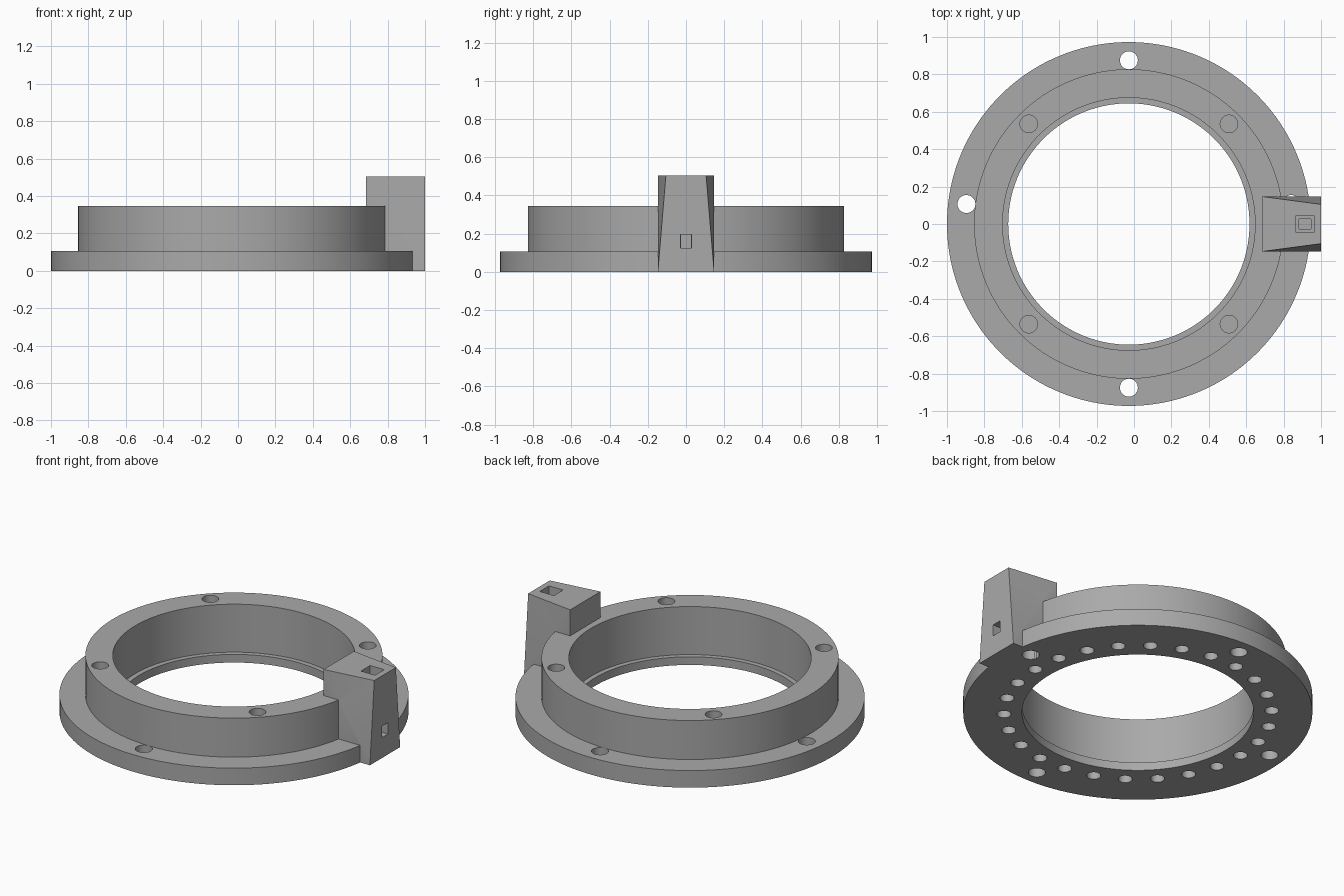
import bpy, bmesh, math
from mathutils import Matrix, Vector

CX = -0.0275          # ring axis
TOP = 0.345           # collar top
FLANGE = 0.105        # flange top

if "Cube" in bpy.data.objects:
    bpy.data.objects.remove(bpy.data.objects["Cube"], do_unlink=True)

grey = bpy.data.materials.new("plain grey")
grey.use_nodes = True
colour = (0.4, 0.4, 0.4, 1)
grey.diffuse_color = colour
grey.node_tree.nodes["Principled BSDF"].inputs["Base Color"].default_value = colour


def make_object(name, bm):
    bmesh.ops.recalc_face_normals(bm, faces=bm.faces)
    mesh = bpy.data.meshes.new(name)
    bm.to_mesh(mesh)
    bm.free()
    mesh.materials.append(grey)
    obj = bpy.data.objects.new(name, mesh)
    bpy.context.collection.objects.link(obj)
    return obj


def lathe(name, profile, steps=160):
    bm = bmesh.new()
    rings = []
    for i in range(steps):
        a = 2 * math.pi * i / steps
        rings.append([bm.verts.new((CX + r * math.cos(a), r * math.sin(a), z))
                      for r, z in profile])
    n = len(profile)
    for i in range(steps):
        a, b = rings[i], rings[(i + 1) % steps]
        for j in range(n):
            k = (j + 1) % n
            bm.faces.new((a[j], b[j], b[k], a[k]))
    return make_object(name, bm)


def add_drill(bm, radius_at, degrees, radius, z0, z1):
    a = math.radians(degrees)
    place = Vector((CX + radius_at * math.cos(a), radius_at * math.sin(a), (z0 + z1) / 2))
    bmesh.ops.create_cone(bm, cap_ends=True, segments=32, radius1=radius, radius2=radius,
                          depth=z1 - z0, matrix=Matrix.Translation(place))


def box(name, low, high):
    bm = bmesh.new()
    low, high = Vector(low), Vector(high)
    bmesh.ops.create_cube(bm, size=1, matrix=Matrix.Translation((low + high) / 2)
                          @ Matrix.Diagonal((high - low).to_4d()))
    return make_object(name, bm)


def combine(target, tool, operation):
    mod = target.modifiers.new(tool.name, 'BOOLEAN')
    mod.operation, mod.solver, mod.object = operation, 'EXACT', tool
    bpy.context.view_layer.objects.active = target
    bpy.ops.object.modifier_apply(modifier=mod.name)
    bpy.data.objects.remove(tool, do_unlink=True)


# Flanged ring with a small lip at the foot of the bore
ring = lathe("flanged_ring", [(0.645, 0), (0.9725, 0), (0.9725, FLANGE), (0.8275, FLANGE),
                              (0.8275, TOP), (0.675, TOP), (0.675, 0.05), (0.645, 0.05)])

# Upright block with both outer corners sliced off diagonally
bm = bmesh.new()
inner, outer, wide, narrow, height = 0.685, 1.0, 0.147, 0.105, 0.505
corners = [(inner, wide, 0), (inner, wide, height), (outer, wide, 0), (outer, narrow, height)]
for x, y, z in corners:
    for side in (-1, 1):
        bm.verts.new((x, side * y, z))
bmesh.ops.convex_hull(bm, input=bm.verts)
bmesh.ops.dissolve_limit(bm, angle_limit=0.01, verts=bm.verts, edges=bm.edges)
block = make_object("socket_block", bm)
combine(ring, block, 'UNION')

# Flange mounting holes
bm = bmesh.new()
for angle in (7, 90, 173, 270):
    add_drill(bm, 0.875, angle, 0.048, -0.1, FLANGE + 0.0005)
# Blind holes in the collar top
for angle in (45, 135, 225, 315):
    add_drill(bm, 0.757, angle, 0.047, 0.2, TOP + 0.1)
# Circle of blind holes underneath
for i in range(26):
    add_drill(bm, 0.746, i * 360 / 26, 0.039, -0.1, 0.13)
combine(ring, make_object("drills", bm), 'DIFFERENCE')

# Stepped socket and its side window
for name, low, high in (
        ("socket_recess", (0.867, -0.045, 0.42), (0.963, 0.045, 0.6)),
        ("socket_well", (0.883, -0.027, 0.125), (0.947, 0.027, 0.5)),
        ("side_window", (0.9, -0.03, 0.125), (1.1, 0.03, 0.195))):
    combine(ring, box(name, low, high), 'DIFFERENCE')

bpy.ops.object.select_all(action='DESELECT')
ring.select_set(True)
bpy.context.view_layer.objects.active = ring
bpy.ops.object.shade_smooth_by_angle(angle=math.radians(30))
